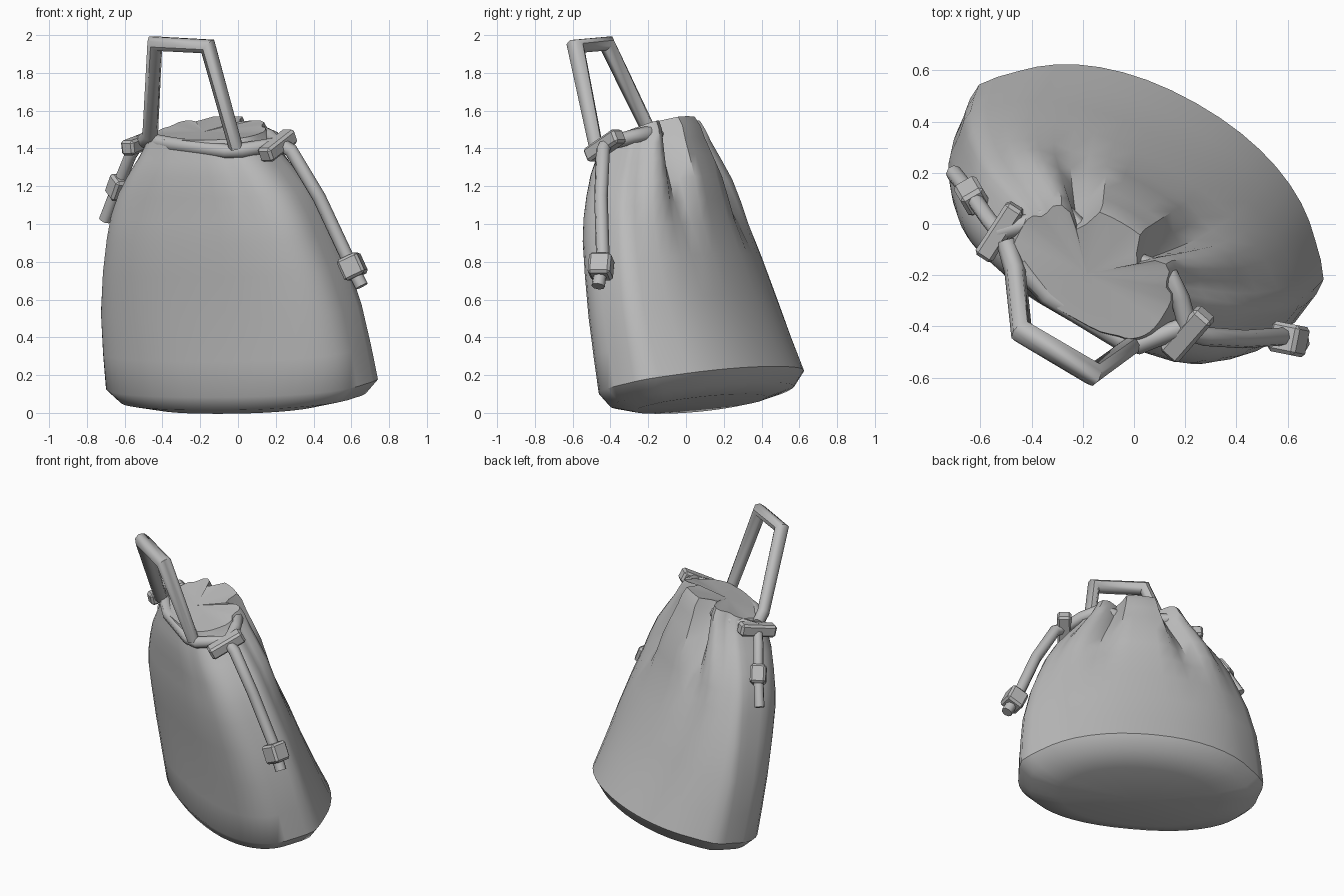
import bpy, bmesh, math
from mathutils import Vector, Matrix

cube = bpy.data.objects.get("Cube")
if cube:
    bpy.data.objects.remove(cube, do_unlink=True)

grey = bpy.data.materials.new("plain grey")
grey.use_nodes = True
COLOUR = (0.5, 0.5, 0.5, 1)
grey.diffuse_color = COLOUR
grey.node_tree.nodes["Principled BSDF"].inputs["Base Color"].default_value = COLOUR


def finish(obj, angle):
    bpy.ops.object.select_all(action='DESELECT')
    obj.select_set(True)
    bpy.context.view_layer.objects.active = obj
    bpy.ops.object.shade_smooth_by_angle(angle=math.radians(angle))


def add_mesh(name, bm, angle=40):
    bmesh.ops.recalc_face_normals(bm, faces=bm.faces)
    mesh = bpy.data.meshes.new(name)
    bm.to_mesh(mesh)
    bm.free()
    mesh.materials.append(grey)
    obj = bpy.data.objects.new(name, mesh)
    bpy.context.collection.objects.link(obj)
    finish(obj, angle)
    return obj


def tube(name, points, radius=0.038, sides=8):
    """Mitred tube along a path, closed at both ends."""
    pts = [Vector(p) for p in points]
    bm = bmesh.new()
    prev = None
    side = None
    for i, p in enumerate(pts):
        d_in = (p - pts[i - 1]).normalized() if i else (pts[1] - p).normalized()
        d_out = (pts[i + 1] - p).normalized() if i < len(pts) - 1 else d_in
        t = (d_in + d_out).normalized()
        if side is None:
            side = t.orthogonal()
        side = (side - t * side.dot(t)).normalized()
        other = t.cross(side)
        mitre = min(1.3, 1 / max(0.3, t.dot(d_in)))
        ring = []
        for k in range(sides):
            a = math.tau * k / sides
            ring.append(bm.verts.new(p + (side * math.cos(a) + other * math.sin(a)) * radius * mitre))
        if prev:
            for k in range(sides):
                n = (k + 1) % sides
                bm.faces.new((prev[k], prev[n], ring[n], ring[k]))
        else:
            bm.faces.new(ring)
        prev = ring
    bm.faces.new(prev)
    return add_mesh(name, bm, 50)


def block(name, start, end, width, depth):
    """Chamfered box stretched between two points."""
    a, b = Vector(start), Vector(end)
    bm = bmesh.new()
    rot = (b - a).to_track_quat('Z', 'Y').to_matrix().to_4x4()
    size = Matrix.Diagonal((width, depth, (b - a).length, 1))
    bmesh.ops.create_cube(bm, size=1, matrix=Matrix.Translation((a + b) / 2) @ rot @ size)
    bmesh.ops.bevel(bm, geom=bm.edges[:], offset=0.014, segments=1, affect='EDGES')
    return add_mesh(name, bm, 30)


# Bag body: rings of (height, half width, front depth, back depth)
RINGS = [(0, 0.5, 0.25, 0.3), (0.035, 0.69, 0.33, 0.44), (0.11, 0.765, 0.36, 0.5),
         (0.3, 0.755, 0.345, 0.445), (0.52, 0.735, 0.33, 0.39), (0.75, 0.685, 0.32, 0.345),
         (0.93, 0.63, 0.315, 0.31), (1.05, 0.59, 0.3, 0.3), (1.17, 0.53, 0.285, 0.29),
         (1.28, 0.45, 0.275, 0.265), (1.36, 0.385, 0.255, 0.245), (1.42, 0.345, 0.235, 0.235),
         (1.47, 0.325, 0.22, 0.213)]
# Pleats: (angle in degrees, depth at the mouth, half width)
PLEATS = [(62, 0.55, 13), (118, 0.55, 13), (25, 0.22, 12), (155, 0.22, 12), (-62, 0.04, 12), (-118, 0.04, 12)]
SEAMS = (15, 165)
SEGMENTS = 48

place = (Matrix.Translation((0, 0.07, 0.043)) @ Matrix.Rotation(math.radians(-29.5), 4, 'Z')
         @ Matrix.Rotation(math.radians(11), 4, 'X'))
bm = bmesh.new()
prev = None
for w, half, front, back in RINGS:
    ring = []
    fade = min(1, max(0, (w - 0.87) / 0.53)) ** 0.8
    drift = 0.015 - 0.02 * w
    for k in range(SEGMENTS):
        deg = 360 * k / SEGMENTS - 180
        c, s = math.cos(math.radians(deg)), math.sin(math.radians(deg))
        # The front is squarer than the back, most of all near the mouth
        e = 0.9 - 0.28 * min(w, 1) if s < 0 else 0.95
        x = half * math.copysign(abs(c) ** e, c)
        y = (back if s > 0 else front) * math.copysign(abs(s) ** e, s)
        dent = sum(d * max(0, 1 - abs(deg - at) / wide) for at, d, wide in PLEATS) * fade
        seam = 1 + sum(0.045 * max(0, 1 - abs(deg - at) / 16) for at in SEAMS) * (1 - fade)
        # Rim rises towards the back
        rise = 0.045 * max(0, s) * fade ** 4
        ring.append(bm.verts.new(place @ Vector((x * seam * (1 - 0.4 * dent) + drift, y * (1 - dent), w + rise))))
    if prev:
        for k in range(SEGMENTS):
            n = (k + 1) % SEGMENTS
            bm.faces.new((prev[k], prev[n], ring[n], ring[k]))
    else:
        low = bm.verts.new(place @ Vector((drift, 0, -0.005)))
        for k in range(SEGMENTS):
            bm.faces.new((low, ring[k], ring[k - 1]))
    prev = ring
# Mouth panel
top = bm.verts.new(place @ Vector((-0.03, -0.04, 1.48)))
for k in range(SEGMENTS):
    bm.faces.new((top, prev[k - 1], prev[k]))
add_mesh("bag_body", bm, 45)

# Carry loop and drawstrings
tube("carry_loop", [(-0.5, -0.07, 1.44), (-0.465, -0.185, 1.47), (-0.44, -0.42, 1.955),
                    (-0.16, -0.585, 1.94), (-0.01, -0.475, 1.4)])
tube("front_drawstring", [(-0.45, -0.16, 1.44), (-0.34, -0.28, 1.42), (-0.06, -0.45, 1.385),
                          (0.02, -0.47, 1.39), (0.2, -0.4, 1.42)])
tube("left_neck_drawstring", [(0.21, -0.4, 1.43), (0.18, -0.29, 1.46), (0.13, -0.19, 1.48), (0.02, -0.15, 1.47)])
tube("back_drawstring", [(0.02, -0.15, 1.47), (-0.18, -0.05, 1.47)], 0.03)
tube("right_neck_drawstring", [(-0.53, -0.03, 1.43), (-0.42, 0.0, 1.45), (-0.28, 0.05, 1.46), (-0.18, -0.05, 1.47)])
tube("left_hanging_cord", [(0.21, -0.42, 1.43), (0.28, -0.44, 1.39), (0.43, -0.45, 1.14),
                           (0.58, -0.44, 0.82), (0.655, -0.465, 0.67)], 0.036)
tube("right_hanging_cord", [(-0.53, -0.03, 1.42), (-0.57, 0.02, 1.36), (-0.64, 0.12, 1.19),
                            (-0.705, 0.2, 1.02)], 0.032)

# Knots and cord stoppers
block("left_knot", (0.14, -0.51, 1.36), (0.28, -0.35, 1.47), 0.09, 0.08)
block("right_knot", (-0.59, -0.13, 1.4), (-0.46, 0.07, 1.45), 0.08, 0.08)
block("left_stopper", (0.58, -0.445, 0.83), (0.63, -0.455, 0.72), 0.12, 0.12)
block("right_stopper", (-0.615, 0.08, 1.245), (-0.65, 0.14, 1.145), 0.1, 0.1)
